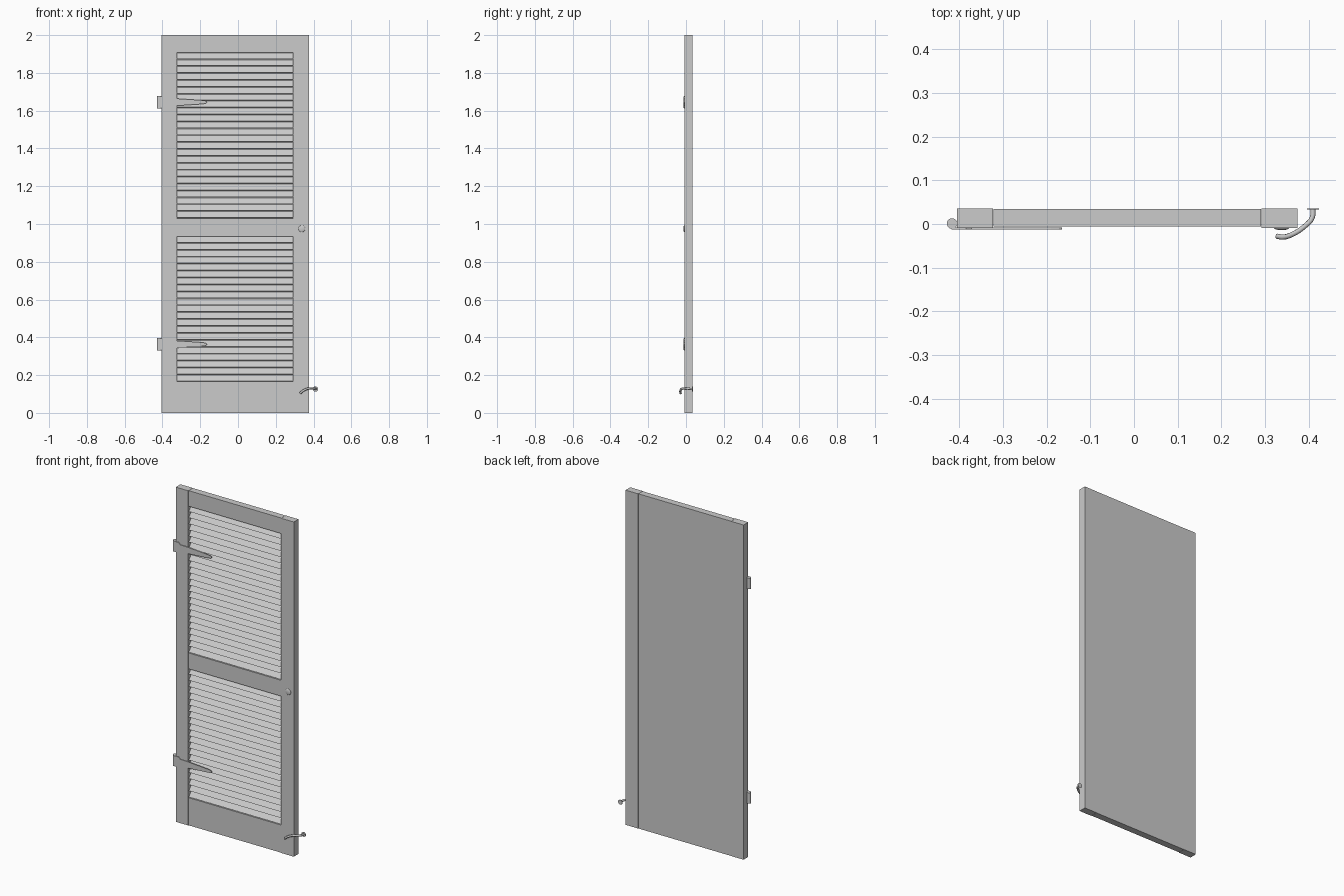
import bpy, bmesh, math
from mathutils import Vector

if "Cube" in bpy.data.objects:
    bpy.data.objects.remove(bpy.data.objects["Cube"])


def mesh_object(name, verts, faces):
    me = bpy.data.meshes.new(name)
    me.from_pydata(verts, [], faces)
    bm = bmesh.new()
    bm.from_mesh(me)
    bmesh.ops.recalc_face_normals(bm, faces=bm.faces)
    bm.to_mesh(me)
    bm.free()
    ob = bpy.data.objects.new(name, me)
    bpy.context.collection.objects.link(ob)
    return ob


def prism(name, profile, direction):
    """Extrude a closed 3D outline along a vector."""
    n = len(profile)
    d = Vector(direction)
    pts = [Vector(p) for p in profile]
    faces = [list(range(n)), list(range(n, 2 * n))]
    faces += [[i, (i + 1) % n, n + (i + 1) % n, n + i] for i in range(n)]
    return mesh_object(name, pts + [p + d for p in pts], faces)


def box(name, x0, x1, y0, y1, z0, z1):
    return prism(name, [(x0, y0, z0), (x1, y0, z0), (x1, y1, z0), (x0, y1, z0)],
                 (0, 0, z1 - z0))


def cylinder(name, radius, depth, loc, rot=(0, 0, 0)):
    bpy.ops.mesh.primitive_cylinder_add(vertices=24, radius=radius, depth=depth,
                                        location=loc, rotation=rot)
    ob = bpy.context.object
    ob.name = name
    bpy.ops.object.shade_smooth_by_angle(angle=math.radians(40))
    return ob


XL, XR = -0.322, 0.291
FRONT, BACK = -0.009, 0.035

# Frame: stiles and rails
box("left_stile", -0.405, XL - 0.001, FRONT, BACK, 0, 2)
box("right_stile", XR + 0.001, 0.375, FRONT, BACK, 0, 2)
for name, z0, z1 in (("bottom_rail", 0, 0.165), ("middle_rail", 0.935, 1.03),
                     ("top_rail", 1.907, 2)):
    box(name, XL, XR, FRONT + 0.003, BACK - 0.001, z0, z1)

# Flat board closing the back
box("back_panel", XL, XR, 0.027, BACK - 0.001, 0.1, 1.95)

# Louvre slats, lower edge leaning outward
for z0, z1, count in ((0.165, 0.935, 21), (1.03, 1.907, 24)):
    pitch = (z1 - z0) / count
    for i in range(count):
        z = z0 + i * pitch + 0.004
        top = z + pitch - 0.005
        prism("slat", [(XL, -0.004, z), (XL, 0.0, z - 0.002),
                       (XL, 0.026, top - 0.006), (XL, 0.022, top)],
              (XR - XL, 0, 0))

# Strap hinges: tapered strap and rolled knuckle
for zc in (1.645, 0.363):
    half = [(-0.418, 0.031), (-0.385, 0.031), (-0.372, 0.02), (-0.325, 0.019),
            (-0.19, 0.01), (-0.172, 0.007), (-0.165, 0.002)]
    outline = half + [(x, -h) for x, h in reversed(half)]
    prism("hinge_strap", [(x, -0.013, zc + h) for x, h in outline], (0, 0.005, 0))
    cylinder("hinge_knuckle", 0.012, 0.065, (-0.417, 0.001, zc))

# Low round knob on the right stile
bpy.ops.mesh.primitive_uv_sphere_add(segments=24, ring_count=12, radius=1,
                                     location=(0.338, FRONT, 0.975))
knob = bpy.context.object
knob.name = "round_knob"
knob.scale = (0.018, 0.005, 0.018)
bpy.ops.object.shade_smooth_by_angle(angle=math.radians(60))

# Curved hold-back hook with wall disc
cu = bpy.data.curves.new("hold_back_hook", "CURVE")
cu.dimensions = "3D"
cu.bevel_depth = 0.006
cu.bevel_resolution = 2
cu.resolution_u = 6
cu.use_fill_caps = True
path = [(0.328, -0.028, 0.103), (0.342, -0.03, 0.115), (0.362, -0.024, 0.126),
        (0.39, -0.006, 0.13), (0.408, 0.014, 0.128), (0.41, 0.034, 0.126)]
sp = cu.splines.new("BEZIER")
sp.bezier_points.add(len(path) - 1)
for bp, p in zip(sp.bezier_points, path):
    bp.co = p
    bp.handle_left_type = bp.handle_right_type = "AUTO"
hook = bpy.data.objects.new("hold_back_hook", cu)
bpy.context.collection.objects.link(hook)
cylinder("hook_wall_disc", 0.014, 0.003, (0.41, 0.0345, 0.126), (math.pi / 2, 0, 0))
